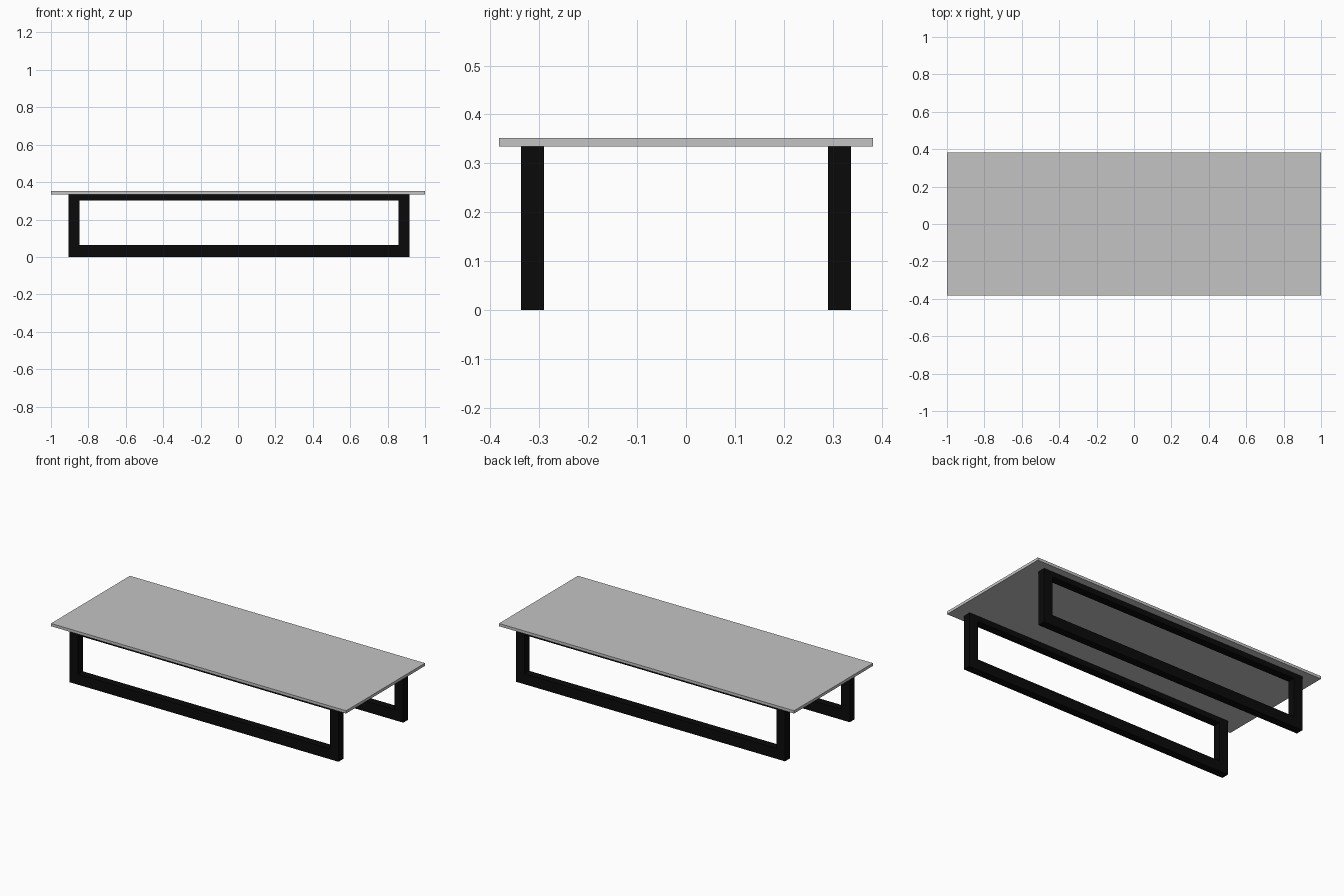
import bpy
import bmesh

if "Cube" in bpy.data.objects:
    bpy.data.objects.remove(bpy.data.objects["Cube"], do_unlink=True)


def material(name, rgb):
    m = bpy.data.materials.new(name)
    m.use_nodes = True
    m.diffuse_color = (*rgb, 1)
    m.node_tree.nodes["Principled BSDF"].inputs["Base Color"].default_value = (*rgb, 1)
    return m


def add_object(name, bm, mat):
    bmesh.ops.recalc_face_normals(bm, faces=bm.faces)
    mesh = bpy.data.meshes.new(name)
    bm.to_mesh(mesh)
    bm.free()
    mesh.materials.append(mat)
    obj = bpy.data.objects.new(name, mesh)
    bpy.context.collection.objects.link(obj)


def rectangle(bm, x0, x1, z0, z1, y):
    return [bm.verts.new((x, y, z)) for x, z in ((x0, z0), (x1, z0), (x1, z1), (x0, z1))]


def leg_frame(name, y0, y1, mat):
    """Rectangular loop in the xz plane, extruded from y0 to y1."""
    bm = bmesh.new()
    outer = rectangle(bm, -0.907, 0.917, 0, 0.335, y0)
    inner = rectangle(bm, -0.848, 0.858, 0.064, 0.302, y0)
    for i in range(4):
        j = (i + 1) % 4
        bm.faces.new((outer[i], outer[j], inner[j], inner[i]))
    result = bmesh.ops.extrude_face_region(bm, geom=bm.faces[:])
    moved = [v for v in result["geom"] if isinstance(v, bmesh.types.BMVert)]
    bmesh.ops.translate(bm, verts=moved, vec=(0, y1 - y0, 0))
    add_object(name, bm, mat)


light_grey = material("light_grey", (0.55, 0.55, 0.55))
black = material("black", (0.003, 0.003, 0.003))

# Thin table top
bm = bmesh.new()
bmesh.ops.create_cube(bm, size=1)
bmesh.ops.scale(bm, verts=bm.verts, vec=(2, 0.764, 0.017))
bmesh.ops.translate(bm, verts=bm.verts, vec=(0, 0, 0.3435))
add_object("table_top", bm, light_grey)

# Sled frames along both long sides
leg_frame("front_leg_frame", -0.337, -0.29, black)
leg_frame("back_leg_frame", 0.29, 0.337, black)
